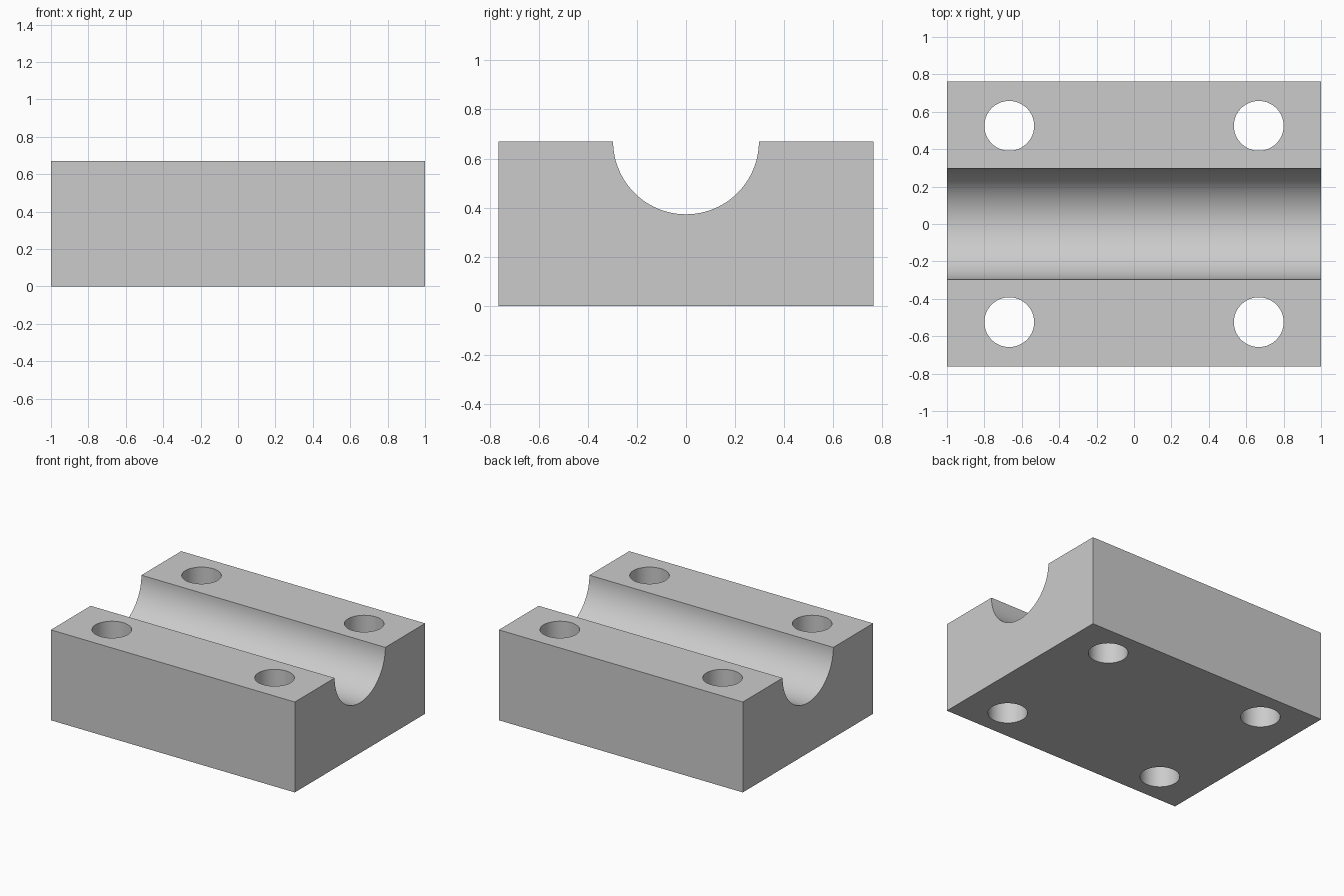
import bpy
import math

cube = bpy.data.objects.get("Cube")
if cube:
    bpy.data.objects.remove(cube, do_unlink=True)

WIDTH, DEPTH, HEIGHT = 2.0, 1.526, 0.67
GROOVE_RADIUS = 0.297
HOLE_RADIUS, HOLE_X, HOLE_Y = 0.133, 0.667, 0.525

grey = bpy.data.materials.new("plain_grey")
grey.use_nodes = True
colour = (0.6, 0.6, 0.6, 1.0)
grey.diffuse_color = colour
grey.node_tree.nodes["Principled BSDF"].inputs["Base Color"].default_value = colour


def cut_cylinder(target, name, radius, length, location, rotation=(0, 0, 0)):
    """Subtract a cylinder from the target, then discard the cutter."""
    bpy.ops.mesh.primitive_cylinder_add(vertices=96, radius=radius, depth=length,
                                        location=location, rotation=rotation)
    cutter = bpy.context.object
    cutter.name = name
    cutter.hide_render = True
    cutter.data.materials.append(grey)
    mod = target.modifiers.new(name, 'BOOLEAN')
    mod.operation = 'DIFFERENCE'
    mod.solver = 'EXACT'
    mod.object = cutter
    bpy.ops.object.select_all(action='DESELECT')
    target.select_set(True)
    bpy.context.view_layer.objects.active = target
    bpy.ops.object.modifier_apply(modifier=name)
    bpy.data.objects.remove(cutter, do_unlink=True)


# Solid block
bpy.ops.mesh.primitive_cube_add(size=1, location=(0, 0, HEIGHT / 2))
block = bpy.context.object
block.name = "clamp_block"
block.scale = (WIDTH, DEPTH, HEIGHT)
bpy.ops.object.transform_apply(location=True, rotation=False, scale=True)
block.data.materials.append(grey)

# Half-round groove along the top
cut_cylinder(block, "groove_cutter", GROOVE_RADIUS, WIDTH + 0.4,
             (0, 0, HEIGHT), (0, math.pi / 2, 0))

# Four bolt holes through the block
for sx in (-1, 1):
    for sy in (-1, 1):
        cut_cylinder(block, "hole_cutter", HOLE_RADIUS, HEIGHT + 0.4,
                     (sx * HOLE_X, sy * HOLE_Y, HEIGHT / 2))

# Smooth bores, crisp edges
bpy.ops.object.shade_smooth_by_angle(angle=math.radians(30))
